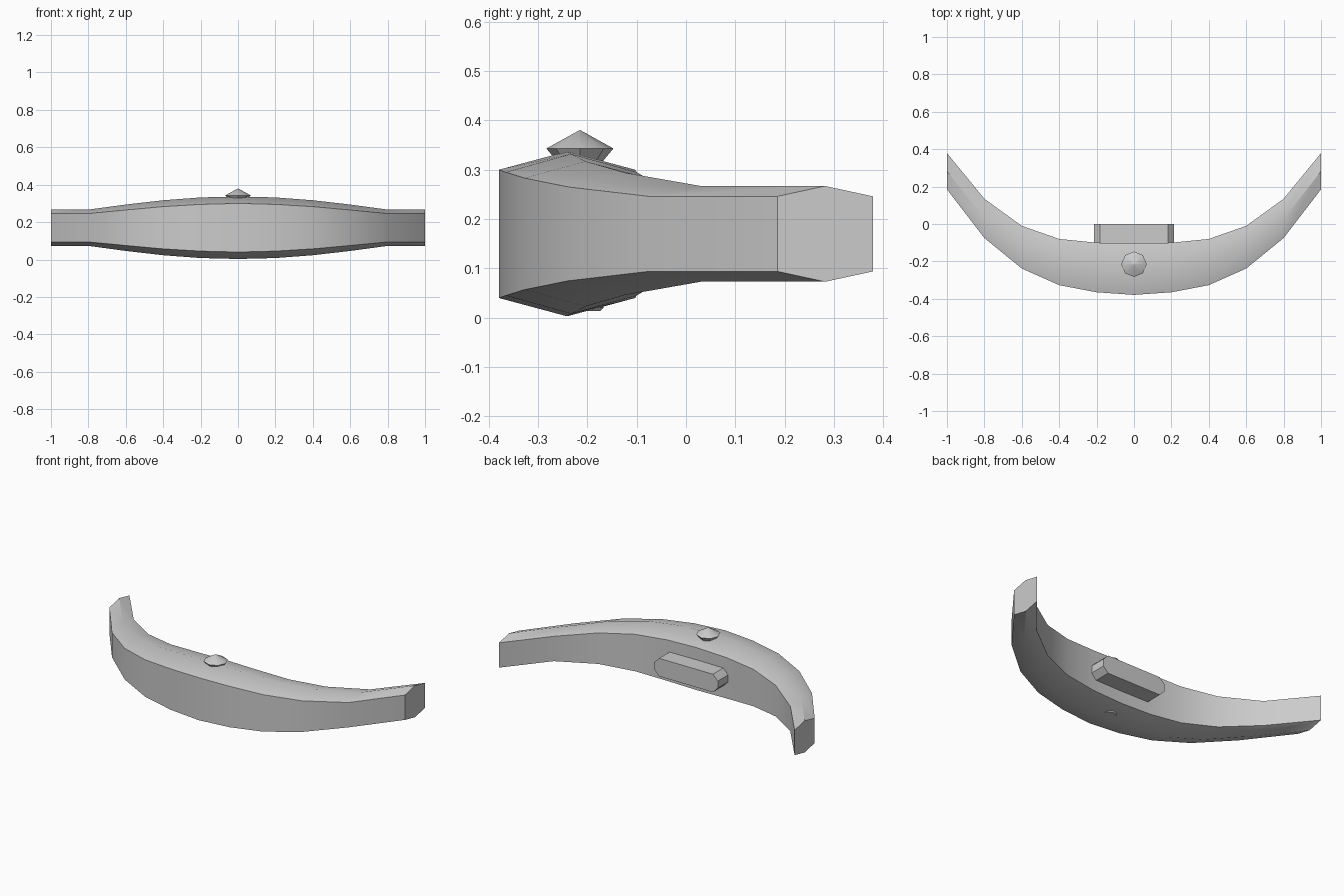
import bpy, bmesh, math

if "Cube" in bpy.data.objects:
    bpy.data.objects.remove(bpy.data.objects["Cube"])

grey = bpy.data.materials.new("light grey")
grey.diffuse_color = (0.6, 0.6, 0.6, 1)
grey.use_nodes = True
grey.node_tree.nodes["Principled BSDF"].inputs["Base Color"].default_value = grey.diffuse_color


def make_object(name, bm):
    bmesh.ops.recalc_face_normals(bm, faces=bm.faces)
    mesh = bpy.data.meshes.new(name)
    bm.to_mesh(mesh)
    bm.free()
    mesh.materials.append(grey)
    obj = bpy.data.objects.new(name, mesh)
    bpy.context.collection.objects.link(obj)
    bpy.ops.object.select_all(action='DESELECT')
    obj.select_set(True)
    bpy.context.view_layer.objects.active = obj
    bpy.ops.object.shade_smooth_by_angle(angle=math.radians(35))
    return obj


def loft(name, rings):
    """Bridge equal-sized closed rings and cap both ends."""
    bm = bmesh.new()
    loops = [[bm.verts.new(p) for p in ring] for ring in rings]
    n = len(loops[0])
    for a, b in zip(loops, loops[1:]):
        for i in range(n):
            j = (i + 1) % n
            bm.faces.new((a[i], a[j], b[j], b[i]))
    bm.faces.new(loops[0])
    bm.faces.new(loops[-1])
    return make_object(name, bm)


# Curved guard: x, front y, back y, half height at edges, half height at ridge
half = [
    (0.0, -0.379, -0.103, 0.130, 0.167),
    (0.2, -0.365, -0.100, 0.125, 0.162),
    (0.4, -0.327, -0.080, 0.113, 0.147),
    (0.6, -0.238, -0.010, 0.095, 0.124),
    (0.8, -0.075, 0.135, 0.076, 0.097),
    (1.0, 0.185, 0.379, 0.076, 0.097),
]
MID = 0.170
stations = [(-s[0],) + s[1:] for s in half[:0:-1]] + half
rings = []
for x, front, back, edge, ridge in stations:
    mid_y = (front + back) / 2
    rings.append([
        (x, front, MID - edge), (x, front, MID + edge),
        (x, mid_y, MID + ridge),
        (x, back, MID + edge), (x, back, MID - edge),
        (x, mid_y, MID - ridge),
    ])
loft("curved_guard", rings)

# Back block: long octagon pushed out of the rear face
w, h, c = 0.215, 0.055, 0.033
octagon = [(w, h - c), (w - c, h), (c - w, h), (-w, h - c),
           (-w, c - h), (c - w, -h), (w - c, -h), (w, c - h)]
loft("back_block", [[(x, y, MID + z) for x, z in octagon] for y in (-0.13, 0.0)])


# Eight-sided turned parts standing on the ridge
def turned(name, profile):
    return loft(name, [[(r * math.cos(i * math.pi / 4),
                         -0.215 + r * math.sin(i * math.pi / 4), z)
                        for i in range(8)] for r, z in profile])


turned("stud_pin", [(0.042, 0.014), (0.048, 0.021), (0.048, 0.32)])
turned("stud_head", [(0.042, 0.312), (0.068, 0.343), (0.001, 0.38)])
